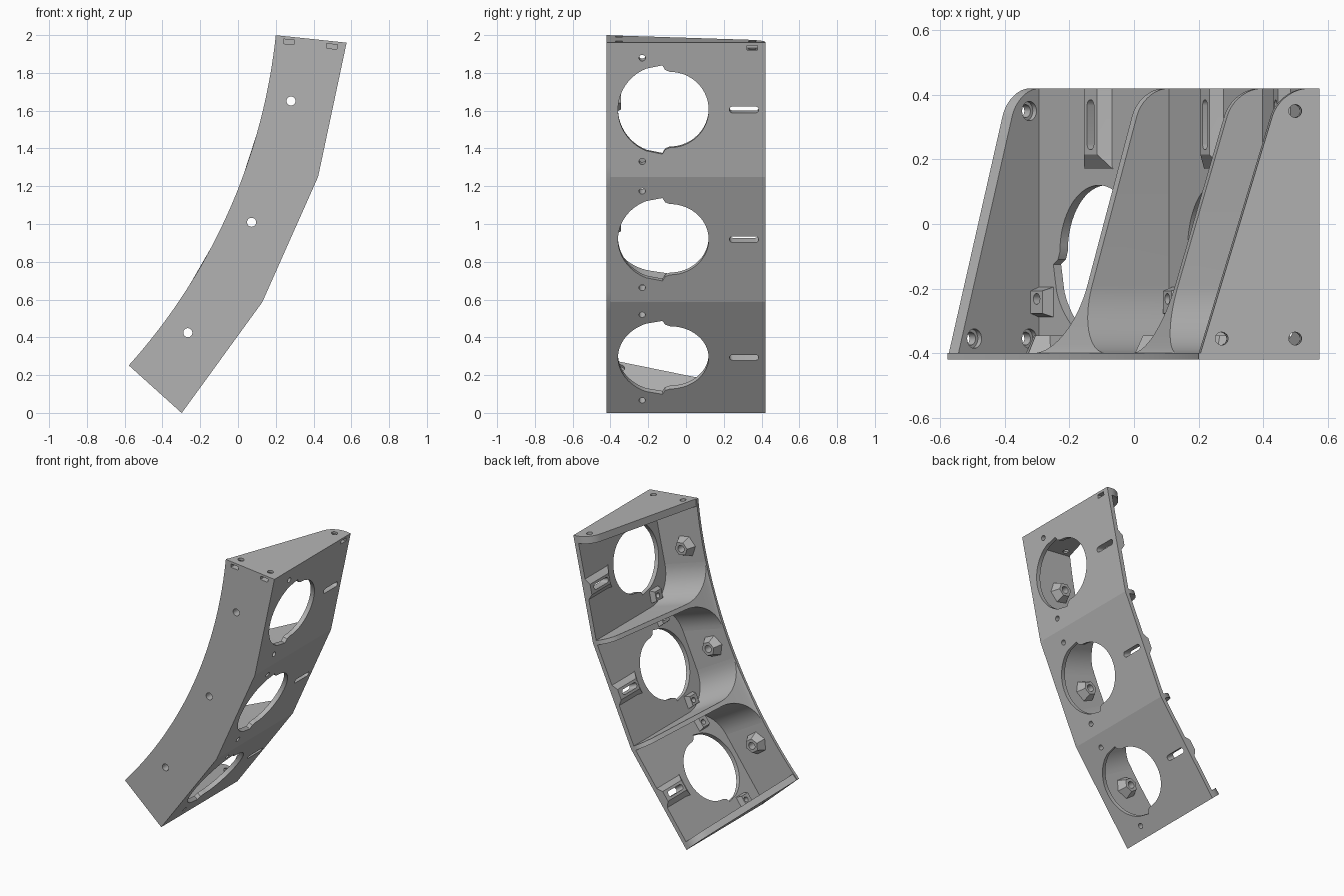
import bpy, bmesh
from math import radians, sin, cos, tan, pi, sqrt
from mathutils import Matrix, Vector

if "Cube" in bpy.data.objects:
    bpy.data.objects.remove(bpy.data.objects["Cube"])

# The bracket curves around one centre: radius, angle and y place every part
CX, CZ = -2.879, 2.323
R_IN, R_OUT = 3.096, 3.473
STEP = 12
BOTTOM, TOP = -42, -6
APOTHEM = R_OUT * cos(radians(STEP / 2))
HALF = R_OUT * sin(radians(STEP / 2))
SLOPE = tan(radians(STEP / 2))
FRONT, PLATE, BACK = -0.42, -0.40, 0.42
WALL = 0.03

grey = bpy.data.materials.new("plain_grey")
grey.use_nodes = True
grey.diffuse_color = (0.45, 0.45, 0.45, 1)
grey.node_tree.nodes["Principled BSDF"].inputs["Base Color"].default_value = (0.45, 0.45, 0.45, 1)


def frame(deg, r=0.0, y=0.0, s=0.0):
    """Local axes: x along y, y along the tangent, z outward."""
    a = radians(deg)
    out, tan_ = Vector((cos(a), 0, sin(a))), Vector((-sin(a), 0, cos(a)))
    m = Matrix((Vector((0, 1, 0)), tan_, out)).transposed().to_4x4()
    m.translation = Vector((CX, y, CZ)) + out * r + tan_ * s
    return m


def loft(bm, rows, m=Matrix()):
    """Closed solid through rows of matching points."""
    rings = [[bm.verts.new(m @ Vector(p)) for p in row] for row in rows]
    n = len(rings[0])
    for a, b in zip(rings, rings[1:]):
        for i in range(n):
            j = (i + 1) % n
            bm.faces.new((a[i], a[j], b[j], b[i]))
    bm.faces.new(rings[0][::-1])
    bm.faces.new(rings[-1])


def prism(bm, outline, z0, z1, m, taper=1.0):
    loft(bm, [[(x, y, z0) for x, y in outline],
              [(x * taper, y * taper, z1) for x, y in outline]], m)


def arc(cx, cy, r, a0, a1, n):
    return [(cx + r * cos(radians(a0 + (a1 - a0) * i / n)),
             cy + r * sin(radians(a0 + (a1 - a0) * i / n))) for i in range(n + 1)]


def circle(r, n=24):
    return arc(0, 0, r, 0, 360, n)[:-1]


def rect(w, h):
    return [(-w, -h), (w, -h), (w, h), (-w, h)]


def finish(name, bm):
    bmesh.ops.recalc_face_normals(bm, faces=bm.faces)
    me = bpy.data.meshes.new(name)
    bm.to_mesh(me)
    bm.free()
    ob = bpy.data.objects.new(name, me)
    bpy.context.collection.objects.link(ob)
    me.materials.append(grey)
    return ob


ALONG_Y = Matrix.Rotation(pi / 2, 4, 'Y')
ALONG_TANGENT = Matrix.Rotation(-pi / 2, 4, 'X')
MIDS = [BOTTOM + STEP * (i + 0.5) for i in range(3)]
SCREWS = [(3.168, -0.355), (3.397, -0.355), (3.397, 0.35)]
HOLE_Y, HOLE_V = -0.232, 0.28
PLATE_HOLE_R = 3.23
parts = []

# Side plate with the curved edge
bm = bmesh.new()
rows = []
for deg in range(BOTTOM, TOP + 1):
    off = (deg - BOTTOM) % STEP - STEP / 2
    r_out = APOTHEM / cos(radians(off))
    a = radians(deg)
    rows.append([(CX + r * cos(a), y, CZ + r * sin(a))
                 for r, y in ((R_IN, FRONT), (r_out, FRONT), (r_out, PLATE), (R_IN, PLATE))])
loft(bm, rows)
parts.append(finish("curved_side_plate", bm))

# Three flat panels, mitred where they meet
for i, mid in enumerate(MIDS):
    bm = bmesh.new()
    inner = HALF - WALL * SLOPE
    section = [(-HALF, 0), (HALF, 0), (inner, -WALL), (-inner, -WALL)]
    loft(bm, [[(y, v, w) for v, w in section] for y in (PLATE, BACK)], frame(mid, APOTHEM))
    parts.append(finish(f"panel_{i + 1}", bm))


# Dividers: tapered shelves with a rounded tip and fillets into the side plate
def edge_radius(y):
    r = R_IN + 0.305 * (y - FRONT)
    corner, start = 0.085, BACK - 0.085
    if y > start:
        r += corner - sqrt(max(0, corner ** 2 - (y - start) ** 2))
    return r


def divider(name, deg, low, high, fillet):
    ys = [PLATE + fillet * (1 - cos(radians(a))) for a in range(0, 91, 6)] if fillet else [PLATE]
    ys += [0.1, 0.25] + [BACK - 0.085 + 0.085 * sin(radians(a)) for a in range(0, 91, 10)]
    rows = []
    for y in ys:
        t = max(0, fillet - (y - PLATE))
        flare = fillet - sqrt(max(0, fillet ** 2 - t ** 2))
        lo, hi, r = low - flare, high + flare, edge_radius(y)
        row = [(y, s, sqrt(r * r - s * s)) for s in (lo, hi)]
        row += [(y, s, R_OUT - abs(s) * SLOPE - 0.008) for s in (hi, lo)]
        rows.append(row)
    bm = bmesh.new()
    loft(bm, rows, frame(deg))
    parts.append(finish(name, bm))


divider("bottom_shelf", BOTTOM, 0, 0.045, 0)
divider("lower_divider", BOTTOM + STEP, -0.015, 0.015, 0.21)
divider("upper_divider", TOP - STEP, -0.015, 0.015, 0.21)
divider("top_shelf", TOP, -0.05, 0, 0)

# Bosses behind the slots, the panel screws and the side plate screws
for i, mid in enumerate(MIDS):
    base = frame(mid, APOTHEM)
    bm = bmesh.new()
    foot = [(-0.08, -0.02), (0.08, -0.02)]
    loft(bm, [[(y, v, w) for v, w in foot + [(top, -h), (-top, -h)]]
              for y, top, h in ((0.17, 0.075, 0.031), (0.215, 0.035, 0.062), (BACK, 0.035, 0.062))], base)
    parts.append(finish(f"slot_boss_{i + 1}", bm))
    for side, label in ((-1, "lower"), (1, "upper")):
        bm = bmesh.new()
        prism(bm, rect(0.05, 0.045), -0.02, -0.065, frame(mid, APOTHEM, HOLE_Y - 0.01, side * HOLE_V), 0.7)
        parts.append(finish(f"{label}_screw_boss_{i + 1}", bm))
    bm = bmesh.new()
    prism(bm, circle(0.08, 6), -0.01, 0.055, frame(mid, PLATE_HOLE_R, PLATE) @ ALONG_Y, 0.6)
    parts.append(finish(f"plate_screw_boss_{i + 1}", bm))

# Cutters: keyed round openings, slots and screw holes
half = arc(-0.085, 0, 0.205, 0, 90, 16) + [(-0.11, 0.215), (-0.125, 0.24)]
half += arc(-0.12, 0, 0.24, 112, 180, 14)
opening = half + [(x, -y) for x, y in half[-2:0:-1]]
slot = arc(0.367, 0, 0.018, -90, 90, 8) + arc(0.248, 0, 0.018, 90, 270, 8)
bm = bmesh.new()
for mid in MIDS:
    base = frame(mid, APOTHEM)
    prism(bm, opening, -0.09, 0.03, base)
    prism(bm, slot, -0.1, 0.03, base)
    for side in (-1, 1):
        prism(bm, circle(0.017), -0.1, 0.03, frame(mid, APOTHEM, HOLE_Y, side * HOLE_V))
    prism(bm, circle(0.024), -0.05, 0.1, frame(mid, PLATE_HOLE_R, PLATE) @ ALONG_Y)
for r, y in SCREWS:
    for deg in (BOTTOM, TOP):
        prism(bm, circle(0.02), -0.08, 0.08, frame(deg, r, y) @ ALONG_TANGENT)
    prism(bm, circle(0.03), 0.028, 0.07, frame(BOTTOM, r, y) @ ALONG_TANGENT)
    # Nut pockets open to the nearest outer face
    if y < 0:
        prism(bm, rect(0.07, 0.012), -0.028, 0.028, frame(TOP, r, y - 0.03, -0.028))
    else:
        prism(bm, rect(0.028, 0.012), -0.028, 0.12, frame(TOP, r, y, -0.028))
cutter = finish("hole_cutter", bm)
cutter.hide_render = True

# Cut every part, then bake and shade
for ob in parts:
    mod = ob.modifiers.new("holes", 'BOOLEAN')
    mod.operation, mod.solver, mod.object, mod.use_self = 'DIFFERENCE', 'EXACT', cutter, True
graph = bpy.context.evaluated_depsgraph_get()
baked = [bpy.data.meshes.new_from_object(ob.evaluated_get(graph)) for ob in parts]
bpy.ops.object.select_all(action='DESELECT')
for ob, me in zip(parts, baked):
    ob.modifiers.clear()
    ob.data = me
    ob.select_set(True)
bpy.context.view_layer.objects.active = parts[0]
bpy.ops.object.shade_smooth_by_angle(angle=radians(30))
bpy.data.objects.remove(cutter)
